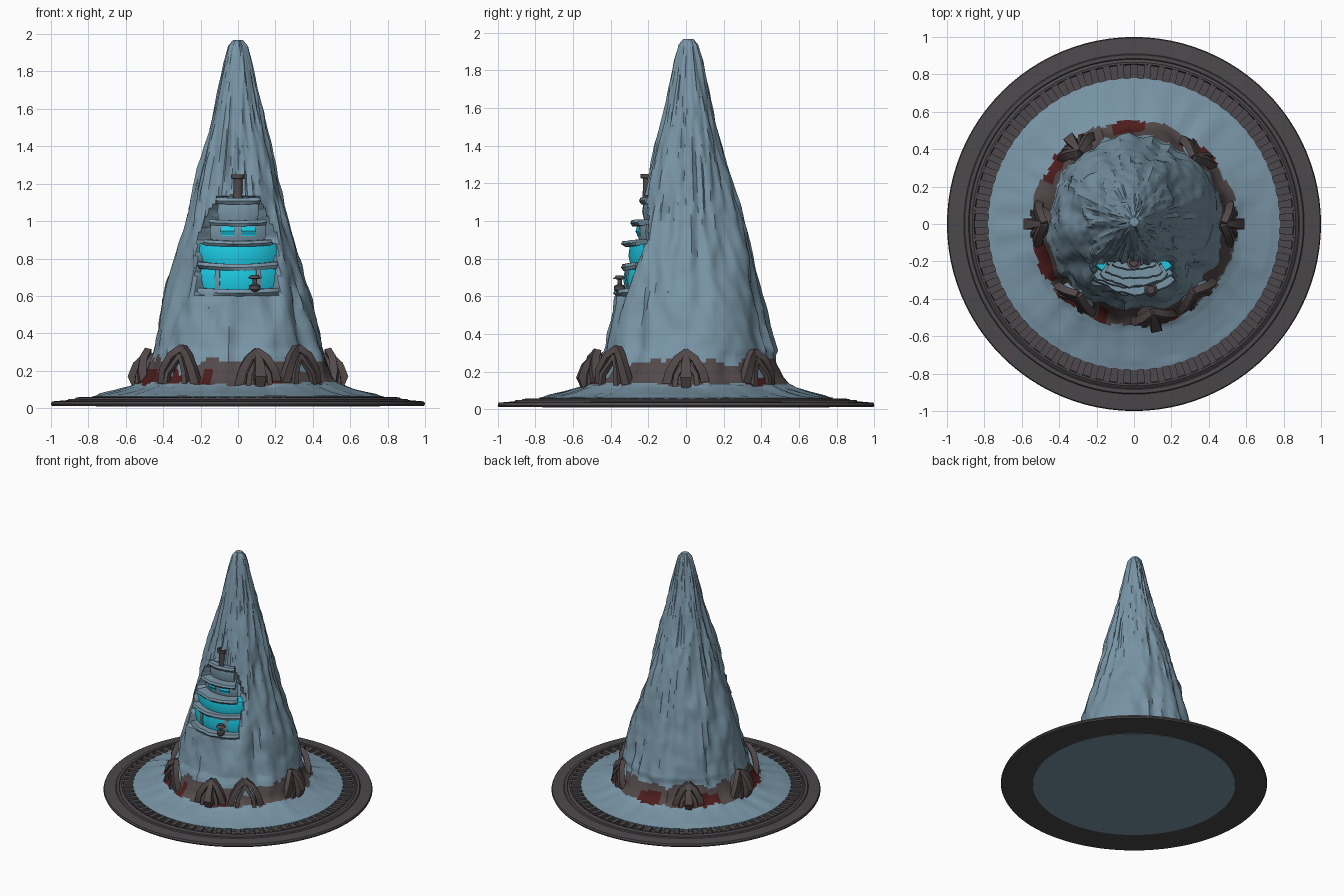
import bpy, bmesh, math, random
from mathutils import Vector, noise

if "Cube" in bpy.data.objects:
    bpy.data.objects.remove(bpy.data.objects["Cube"])

random.seed(4)

def mat(name, rgb):
    m = bpy.data.materials.new(name)
    m.diffuse_color = (*rgb, 1)
    m.use_nodes = True
    m.node_tree.nodes["Principled BSDF"].inputs["Base Color"].default_value = m.diffuse_color
    return m

BLUE = mat("slate blue", (0.19, 0.30, 0.38))
DARK = mat("dark stone", (0.072, 0.064, 0.070))
BAND = mat("brown grey stone", (0.085, 0.066, 0.068))
RED = mat("dark red", (0.075, 0.012, 0.012))
CYAN = mat("glowing cyan", (0.012, 0.60, 0.78))

def finish(name, bm, mats, angle=35):
    bmesh.ops.recalc_face_normals(bm, faces=bm.faces)
    me = bpy.data.meshes.new(name)
    bm.to_mesh(me)
    bm.free()
    for m in mats:
        me.materials.append(m)
    ob = bpy.data.objects.new(name, me)
    bpy.context.collection.objects.link(ob)
    bpy.ops.object.select_all(action='DESELECT')
    ob.select_set(True)
    bpy.context.view_layer.objects.active = ob
    bpy.ops.object.shade_smooth_by_angle(angle=math.radians(angle))
    return ob

def skin(bm, loops, close=True):
    # joins equal-length vertex loops with quads
    out = []
    n = len(loops[0])
    for a, b in zip(loops, loops[1:]):
        for i in range(n if close else n - 1):
            j = (i + 1) % n
            out.append(bm.faces.new((a[i], a[j], b[j], b[i])))
    return out

# rocky cone with spreading skirt
PROFILE = [(1.968, .025), (1.935, .052), (1.85, .075), (1.7, .108), (1.55, .14),
           (1.4, .177), (1.22, .222), (1.05, .265), (.9, .305), (.75, .347),
           (.58, .395), (.45, .425), (.33, .452), (.25, .475), (.17, .508),
           (.14, .535), (.115, .58), (.09, .66), (.062, .78)]
rings = []
for (z0, r0), (z1, r1) in zip(PROFILE, PROFILE[1:]):
    k = max(1, math.ceil(max(z0 - z1, r1 - r0) / .022))
    rings += [(z0 + (z1 - z0) * i / k, r0 + (r1 - r0) * i / k) for i in range(k)]
rings.append(PROFILE[-1])
SEG = 112

def recess(a, z, r):
    # hollow at the front that holds the terraces
    if not .61 < z < 1.13 or math.sin(a) > 0:
        return 0
    half = .205 if z < .91 else .205 - (z - .91) * .45
    return .09 if abs(math.cos(a) * r) < half else 0

bm = bmesh.new()
loops = []
for z, r in rings:
    loop = []
    for i in range(SEG):
        a = 2 * math.pi * i / SEG
        c, s = math.cos(a), math.sin(a)
        big = noise.noise(Vector((c * 2.2, s * 2.2, z * 1.6 + 3)))
        ridge = abs(noise.noise(Vector((c * 4.5, s * 4.5, z * 2.4))))
        fine = noise.noise(Vector((c * 9, s * 9, z * 11)))
        d = (.032 * big + .045 * (.2 - ridge) + .009 * fine) * min(1, r / .25)
        if z < .14:
            d *= max(0, (z - .062) / .078)
        rr = r + d - recess(a, z, r)
        bump = .012 * fine if .07 < z < .13 else 0
        oy = .012 if .3 < z else 0
        loop.append(bm.verts.new((c * rr, s * rr + oy, z + bump)))
    loops.append(loop)
loops.append([bm.verts.new((.76 * math.cos(2 * math.pi * i / SEG),
                            .76 * math.sin(2 * math.pi * i / SEG), .01)) for i in range(SEG)])
skin(bm, loops)
bm.faces.new(loops[0])
bm.faces.new(loops[-1])
# stained band around the foot
for f in bm.faces:
    p = f.calc_center_median()
    a = math.atan2(p.y, p.x)
    wob = noise.noise(Vector((math.cos(a) * 5, math.sin(a) * 5, 1)))
    radius = math.hypot(p.x, p.y)
    if p.z < .255 + .05 * wob and radius < .55 + .02 * wob and p.z > .1:
        f.material_index = 1
        red = noise.noise(Vector((math.cos(a) * 3.5, math.sin(a) * 3.5, 7)))
        back = .25 if 1.4 < a < 2.7 else 0
        if p.z < .20 + .03 * wob and red + back > .08:
            f.material_index = 2
finish("rocky_cone", bm, [BLUE, BAND, RED], 40)

# base ring, lathed
bm = bmesh.new()
SECTION = [(.75, .012), (.995, .012), (1.0, .022), (.995, .036), (.91, .043), (.905, .05),
           (.885, .05), (.88, .045), (.865, .056), (.855, .056), (.85, .036), (.77, .036), (.75, .05)]
loops = []
for r, z in SECTION + SECTION[:1]:
    loops.append([(r * math.cos(2 * math.pi * i / 96), r * math.sin(2 * math.pi * i / 96), z)
                  for i in range(96)])
vl = [[bm.verts.new(p) for p in l] for l in loops[:-1]]
skin(bm, vl + vl[:1])
finish("base_ring", bm, [DARK], 25)

def box(bm, center, a, size):
    # box whose first axis points along angle a
    n, t = Vector((math.cos(a), math.sin(a), 0)), Vector((-math.sin(a), math.cos(a), 0))
    v = [bm.verts.new(Vector(center) + n * size[0] * x / 2 + t * size[1] * y / 2
                      + Vector((0, 0, size[2] * z / 2)))
         for z in (-1, 1) for x, y in ((-1, -1), (1, -1), (1, 1), (-1, 1))]
    skin(bm, [v[:4], v[4:]])
    bm.faces.new(v[:4])
    bm.faces.new(v[4:])

# radial slats in the ring
bm = bmesh.new()
for i in range(72):
    a = 2 * math.pi * i / 72
    box(bm, (.812 * math.cos(a), .812 * math.sin(a), .046), a, (.084, .036, .026))
finish("ring_slats", bm, [DARK])

def sector(name, r0, r1, z0, z1, x0, x1, m, sag=0, lip=0):
    # curved slab on the front between two x positions
    bm = bmesh.new()
    a0, a1 = math.asin(x0 / r1), math.asin(x1 / r1)
    loops = []
    for i in range(17):
        t = i / 16
        a = a0 + (a1 - a0) * t
        dz = -sag * math.cos(a * 2.2)
        w = lip * noise.noise(Vector((a * 6, z0 * 9, 0)))
        loops.append([bm.verts.new((math.sin(a) * r, -math.cos(a) * r + .012, z + dz))
                      for r, z in ((r0, z0), (r1 - .012, z0), (r1 + w, (z0 + z1) / 2),
                                   (r1 - .008 + w, z1), (r0, z1))])
    skin(bm, loops)
    bm.faces.new(loops[0])
    bm.faces.new(loops[-1])
    return finish(name, bm, [m])

# terraces and glowing windows, bottom to top
for name, r0, r1, z0, z1, hx, m, sag, lip in (
        ("lower_ledge", .25, .388, .605, .645, .225, BLUE, .01, .02),
        ("lower_window", .22, .345, .635, .745, .205, CYAN, .005, 0),
        ("middle_ledge", .2, .358, .75, .785, .215, BLUE, .015, .02),
        ("middle_window", .2, .318, .775, .88, .208, CYAN, .012, 0),
        ("upper_ledge", .15, .347, .875, .905, .19, BLUE, .012, .02),
        ("upper_wall", .12, .272, .895, .985, .15, BLUE, 0, 0),
        ("top_ledge", .1, .31, .98, 1.012, .155, BLUE, .008, .02),
        ("top_wall", .1, .245, 1.0, 1.1, .11, BLUE, 0, .01),
        ("roof_ledge", .08, .262, 1.095, 1.13, .12, BLUE, .006, .02),
        ("roof", .05, .222, 1.12, 1.165, .08, BLUE, 0, .01)):
    sector(name, r0, r1, z0, z1, -hx, hx, m, sag, lip)
for side in (-1, 1):
    x0, x1 = sorted((side * .02, side * .095))
    sector("small_window", .272, .281, .92, .972, x0, x1, CYAN)
    # posts dividing the lower window
    x0, x1 = sorted((side * .1, side * .125))
    sector("window_post", .3, .352, .64, .75, x0, x1, BLUE)

def turned(name, x, y, pts, m, n=14):
    bm = bmesh.new()
    loops = [[bm.verts.new((x + r * math.cos(2 * math.pi * i / n),
                            y + r * math.sin(2 * math.pi * i / n), z)) for i in range(n)]
             for r, z in pts]
    skin(bm, loops)
    bm.faces.new(loops[0])
    bm.faces.new(loops[-1])
    finish(name, bm, [m])

# chimney and small lamp
turned("chimney", 0, -.205, [(.026, 1.12), (.024, 1.225), (.038, 1.228), (.038, 1.25),
                             (.024, 1.25), (.022, 1.235)], BAND)
turned("lamp", .09, -.352, [(.014, .62), (.03, .635), (.03, .655), (.012, .665),
                            (.012, .69), (.036, .693), (.02, .712)], DARK)

def bar(bm, pts, widths):
    # tapered four-sided bar through points
    loops = []
    for i, (p, w) in enumerate(zip(pts, widths)):
        d = (pts[min(i + 1, len(pts) - 1)] - pts[max(i - 1, 0)]).normalized()
        out = Vector((p.x, p.y, 0)).normalized()
        s = d.cross(out).normalized() * w
        u = s.cross(d).normalized() * w
        loops.append([bm.verts.new(p + q) for q in (s + u, s - u, -s - u, -s + u)])
    skin(bm, loops)
    bm.faces.new(loops[0])
    bm.faces.new(loops[-1])

# pointed arches around the foot: angle, scale, has central claw
for deg, k, claw in ((0, 1, True), (48, 1, False), (127, .95, True), (180, 1, True),
                     (232, 1.1, False), (282, 1, True), (311, 1.1, False)):
    a = math.radians(deg)
    n, t = Vector((math.cos(a), math.sin(a), 0)), Vector((-math.sin(a), math.cos(a), 0))

    def at(r, side, z):
        return n * r + t * side * k + Vector((0, 0, .12 + (z - .12) * k))

    bm = bmesh.new()
    for s in (-1, 1):
        bar(bm, [at(.50, s * .105, .11), at(.515, s * .085, .2), at(.505, s * .05, .265),
                 at(.48, 0, .305)], (.024, .022, .02, .018))
        bar(bm, [at(.54, s * .06, .11), at(.535, s * .052, .18), at(.50, 0, .27)],
            (.014, .013, .012))
    if claw:
        bar(bm, [at(.54, 0, .11), at(.56, 0, .17), at(.54, 0, .23), at(.485, 0, .3)],
            (.022, .03, .024, .012))
    finish("foot_arch", bm, [BAND])
    # pale recess behind the arch
    bm = bmesh.new()
    pts = [(-.1, .11), (.1, .11), (.08, .2), (.045, .26), (0, .295), (-.045, .26), (-.08, .2)]
    f, b = ([bm.verts.new(at(r - (z - .11) * .2, x, z)) for x, z in pts] for r in (.515, .42))
    skin(bm, [f, b])
    bm.faces.new(f)
    bm.faces.new(b)
    finish("arch_recess", bm, [BAND if claw else BLUE])
